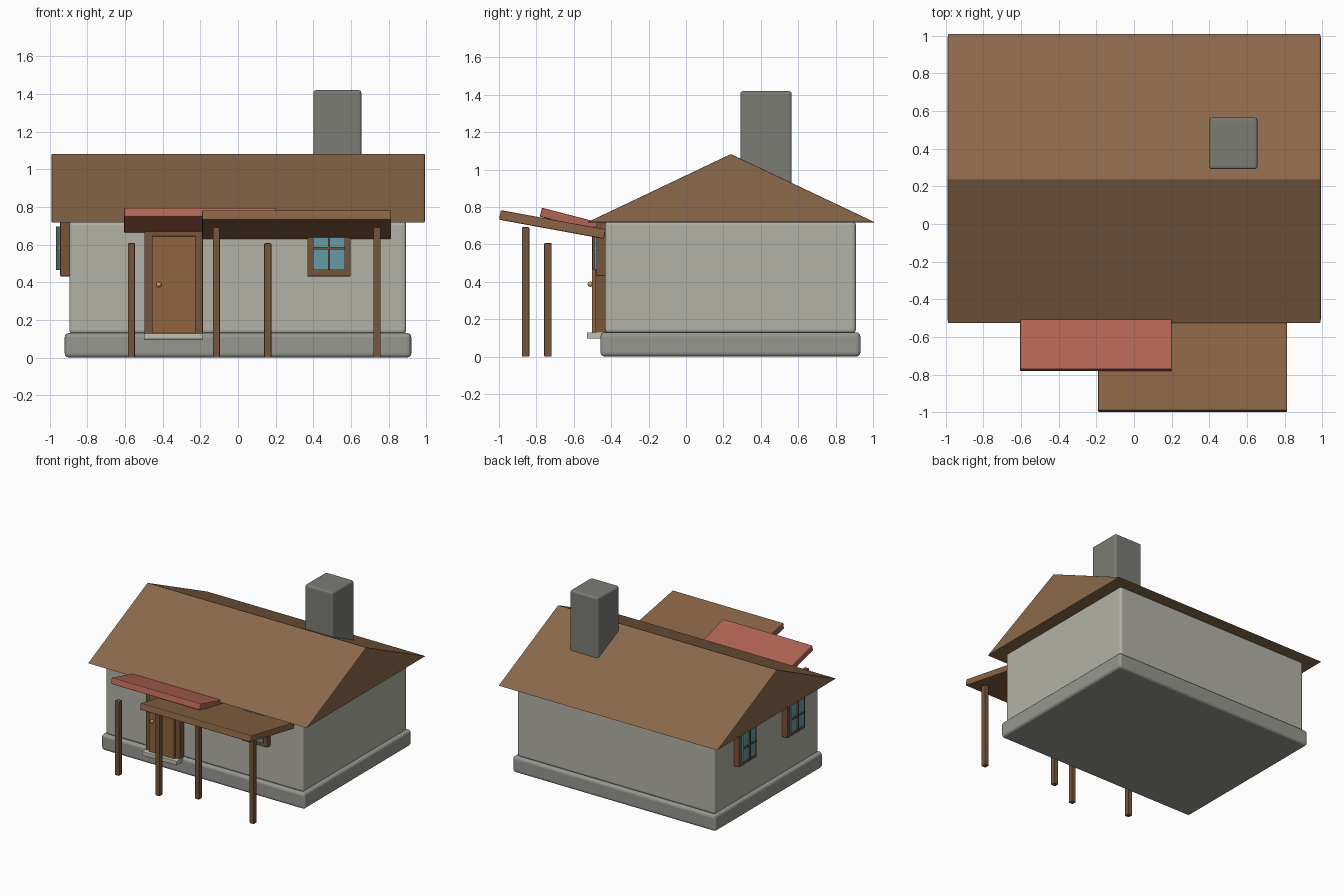
import bpy, math
from mathutils import Matrix

if "Cube" in bpy.data.objects:
    bpy.data.objects.remove(bpy.data.objects["Cube"])


def material(name, *rgb):
    m = bpy.data.materials.new(name)
    m.diffuse_color = (*rgb, 1)
    m.use_nodes = True
    m.node_tree.nodes["Principled BSDF"].inputs["Base Color"].default_value = m.diffuse_color
    return m


STONE = material("wall_stone", 0.45, 0.45, 0.39)
BASE = material("base_stone", 0.31, 0.31, 0.28)
CHIM = material("chimney_stone", 0.20, 0.20, 0.18)
ROOF = material("roof_brown", 0.26, 0.14, 0.07)
PORCH = material("porch_brown", 0.26, 0.13, 0.06)
RED = material("awning_red", 0.45, 0.13, 0.09)
WOOD = material("dark_wood", 0.18, 0.09, 0.044)
DOOR = material("door_wood", 0.28, 0.13, 0.05)
GLASS = material("glass", 0.13, 0.33, 0.38)
BRASS = material("brass", 0.60, 0.33, 0.08)
SILL = material("step_stone", 0.55, 0.53, 0.44)


def make(name, verts, faces, mat, bevel=0.0):
    me = bpy.data.meshes.new(name)
    me.from_pydata(verts, [], faces)
    ob = bpy.data.objects.new(name, me)
    bpy.context.collection.objects.link(ob)
    me.materials.append(mat)
    if bevel:
        b = ob.modifiers.new("bevel", "BEVEL")
        b.width, b.segments = bevel, 3 if bevel > 0.01 else 2
    return ob


def prism(name, profile, x0, x1, mat, bevel=0.0):
    """Extrude a (y, z) profile, counter-clockwise seen from +x, along x."""
    n = len(profile)
    verts = [(x, y, z) for x in (x0, x1) for y, z in profile]
    faces = [tuple(range(n))[::-1], tuple(range(n, 2 * n))]
    faces += [(i, (i + 1) % n, n + (i + 1) % n, n + i) for i in range(n)]
    return make(name, verts, faces, mat, bevel)


def box(name, x, y, z, mat, bevel=0.0, matrix=None):
    ob = prism(name, [(y[0], z[0]), (y[1], z[0]), (y[1], z[1]), (y[0], z[1])],
               x[0], x[1], mat, bevel)
    if matrix:
        ob.data.transform(matrix)
    return ob


# Main body
box("foundation", (-0.92, 0.92), (-0.457, 0.932), (0, 0.13), BASE, 0.022)
box("walls", (-0.895, 0.893), (-0.433, 0.908), (0.125, 0.725), STONE, 0.02)
prism("roof", [(-0.53, 0.717), (1.012, 0.717), (0.24, 1.083)], -0.99, 0.992, ROOF, 0.006)
box("chimney", (0.40, 0.655), (0.291, 0.565), (0.85, 1.42), CHIM, 0.015)


# Two sloping canopies with their posts
def canopy(name, x, y, z_top, slope, thick, mat, posts, post_y, post_top):
    a = math.atan(slope)
    length = (y[1] - y[0]) / math.cos(a)
    m = Matrix.Translation((0, y[0], z_top)) @ Matrix.Rotation(-a, 4, "X")
    box(name, x, (0, length), (-thick, 0), mat, 0.006, m)
    for i, px in enumerate(posts):
        box(f"{name}_post_{i + 1}", (px - 0.019, px + 0.019),
            (post_y - 0.02, post_y + 0.02), (0, post_top), WOOD, 0.004)


canopy("porch_canopy", (-0.19, 0.813), (-0.99, -0.43), 0.783, 0.183, 0.052,
       PORCH, (-0.115, 0.738), -0.858, 0.692)
canopy("door_awning", (-0.605, 0.20), (-0.77, -0.44), 0.796, 0.26, 0.049,
       RED, (-0.566, 0.158), -0.738, 0.607)

# Door
box("door_frame", (-0.497, -0.187), (-0.485, -0.42), (0.115, 0.67), WOOD, 0.004)
box("door_panel", (-0.457, -0.225), (-0.503, -0.47), (0.125, 0.645), DOOR, 0.004)
box("door_step", (-0.50, -0.185), (-0.53, -0.43), (0.096, 0.13), SILL, 0.004)
bpy.ops.mesh.primitive_uv_sphere_add(segments=16, ring_count=8, radius=0.014,
                                     location=(-0.42, -0.512, 0.387))
knob = bpy.context.object
knob.name = "door_knob"
knob.data.materials.append(BRASS)
bpy.ops.object.shade_smooth()


# Windows: local -y points out of the wall
def window(name, loc, angle):
    m = Matrix.Translation(loc) @ Matrix.Rotation(angle, 4, "Z")
    box(name + "_frame", (-0.115, 0.115), (-0.049, 0.01), (-0.15, 0.147), WOOD, 0.006, m)
    box(name + "_glass", (-0.085, 0.085), (-0.060, -0.03), (-0.115, 0.115), GLASS, 0, m)
    box(name + "_upright_bar", (-0.006, 0.006), (-0.070, -0.05), (-0.115, 0.115), WOOD, 0, m)
    box(name + "_cross_bar", (-0.085, 0.085), (-0.070, -0.05), (-0.006, 0.006), WOOD, 0, m)


window("front_window", (0.483, -0.43, 0.58), 0)
for side, y in (("rear", 0.545), ("fore", -0.08)):
    window(f"left_{side}_window", (-0.895, y, 0.58), -math.pi / 2)
